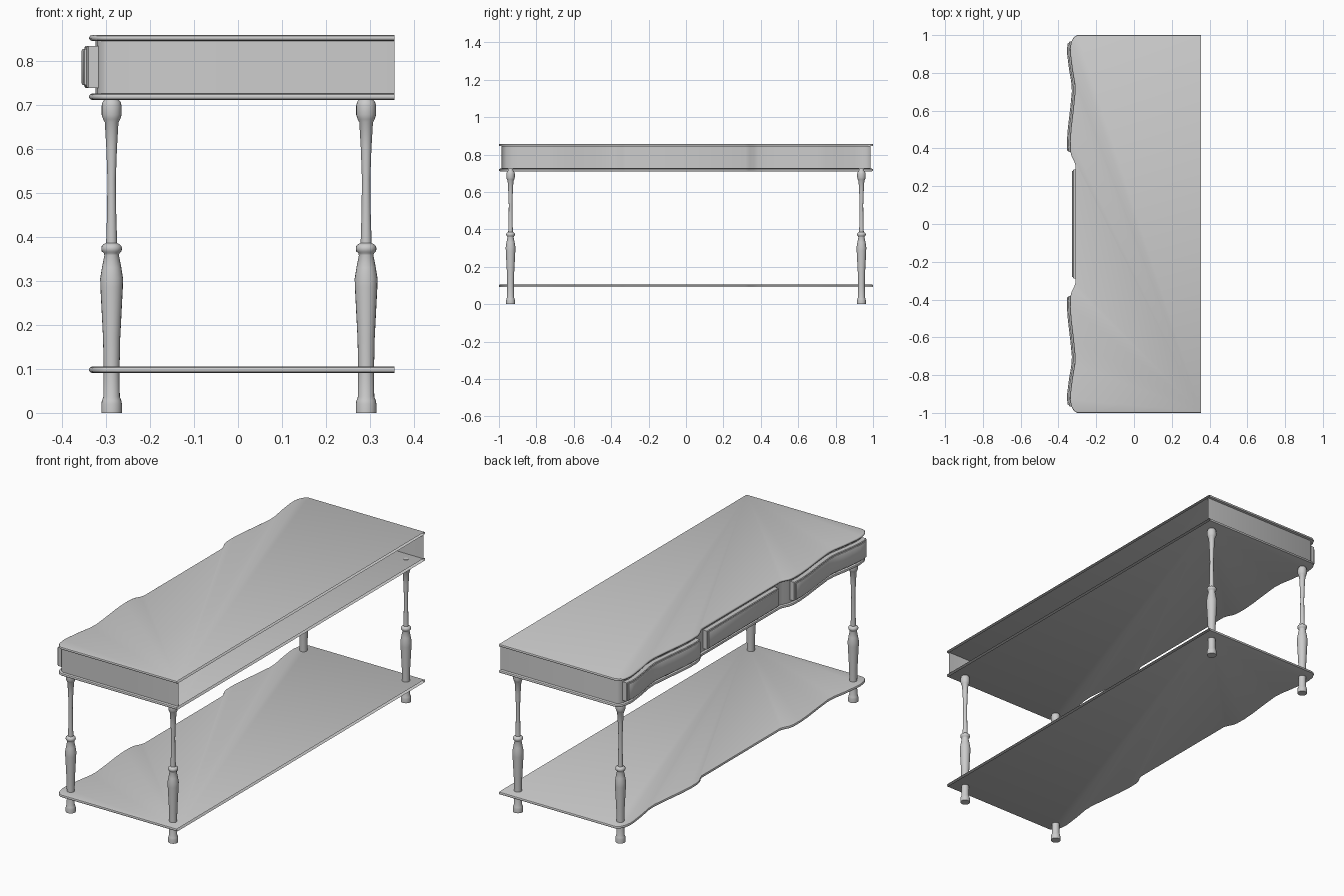
import bpy, math
from mathutils import Vector

if "Cube" in bpy.data.objects:
    bpy.data.objects.remove(bpy.data.objects["Cube"])

# Half of the serpentine plan outline (x, y), from back corner to front centre
HALF = [(.355, 1), (-.30, 1), (-.318, .99), (-.332, .965), (-.338, .93), (-.337, .9),
        (-.327, .82), (-.314, .745), (-.312, .70), (-.321, .61), (-.333, .51),
        (-.338, .44), (-.337, .385), (-.331, .36), (-.318, .335), (-.311, .315)]
PLAN = [Vector(p) for p in HALF + [(x, -y) for x, y in reversed(HALF)]]


def outline(inset, z):
    """Plan outline moved inwards by inset, at height z (back stays open)."""
    ring = []
    for i, p in enumerate(PLAN):
        n = Vector((0, 0))
        for a, b in ((i - 1, i), (i, i + 1)):
            if a >= 0 and b < len(PLAN):
                d = (PLAN[b] - PLAN[a]).normalized()
                n += Vector((d.y, -d.x))
        q = p - n.normalized() * inset
        ring.append((q.x, q.y, z))
    return ring


def front_x(y):
    """x of the serpentine front at a given y."""
    y = abs(y)
    pts = HALF[1:]
    for (xa, ya), (xb, yb) in zip(pts, pts[1:]):
        if yb <= y <= ya:
            return xb + (xa - xb) * (y - yb) / (ya - yb)
    return pts[-1][0]


def loft(name, rings, closed, caps=(), angle=35):
    """Skin a stack of equal rings; caps may hold 'start', 'end' or 'strip'."""
    n = len(rings[0])
    verts = [v for r in rings for v in r]
    faces = []
    for k in range(len(rings) - 1):
        for i in range(n if closed else n - 1):
            j = (i + 1) % n
            faces.append((k * n + i, k * n + j, (k + 1) * n + j, (k + 1) * n + i))
    last = (len(rings) - 1) * n
    if 'start' in caps:
        faces.append(tuple(reversed(range(n))))
    if 'end' in caps:
        faces.append(tuple(range(last, last + n)))
    if 'strip' in caps:
        for i in range(n // 2 - 1):
            faces.append((last + i, last + i + 1, last + n - 2 - i, last + n - 1 - i))
    mesh = bpy.data.meshes.new(name)
    mesh.from_pydata(verts, [], faces)
    mesh.shade_smooth()
    mesh.set_sharp_from_angle(angle=math.radians(angle))
    obj = bpy.data.objects.new(name, mesh)
    bpy.context.collection.objects.link(obj)
    return obj


# Slabs with a rounded edge on three sides, open at the back
EDGE = [(.006, 0), (.002, .12), (0, .35), (0, .65), (.002, .88), (.006, 1)]
for name, z0, z1 in (("table_top", .845, .858), ("case_floor", .711, .725),
                     ("lower_shelf", .091, .105)):
    loft(name, [outline(d, z0 + (z1 - z0) * t) for d, t in EDGE], False, ('start', 'end'))

# Case wall around the front and the two ends
loft("case_wall", [outline(.014, .725), outline(.014, .845)], False)


# Drawer fronts that follow the curve, with a stepped raised panel
def drawer(name, y0, y1, n):
    z0, z1 = .738, .833
    rings = []
    for out, m in ((-.02, 0), (.008, 0), (.011, .003), (.011, .006), (.015, .007), (.017, .010)):
        ys = [y1 - m + (y0 - y1 + 2 * m) * i / n for i in range(n + 1)]
        low = [(front_x(y) - out, y, z0 + m) for y in ys]
        rings.append(low + [(x, y, z1 - m) for x, y, _ in reversed(low)])
    loft(name, rings, True, ('strip',))


drawer("centre_drawer", -.288, .288, 1)
drawer("left_drawer", .38, .965, 20)
drawer("right_drawer", -.965, -.38, 20)

# Turned legs (radius, height)
TURNING = [(.0235, 0), (.0235, .02), (.022, .028), (.0185, .037), (.018, .10), (.0195, .17),
           (.0255, .285), (.026, .305), (.022, .33), (.0165, .358), (.018, .363),
           (.0225, .367), (.0235, .373), (.0225, .379), (.018, .383), (.0125, .386),
           (.0105, .45), (.0095, .53), (.012, .60), (.0155, .66), (.0195, .667),
           (.0225, .677), (.0225, .698), (.020, .707), (.015, .712), (.012, .727)]
SIDES = 20
for side, x in (("front", -.287), ("back", .291)):
    for end, y in (("left", .938), ("right", -.938)):
        rings = [[(x + r * math.cos(math.tau * i / SIDES), y + r * math.sin(math.tau * i / SIDES), z)
                  for i in range(SIDES)] for r, z in TURNING]
        loft(f"{side}_{end}_leg", rings, True, ('start', 'end'), 40)
